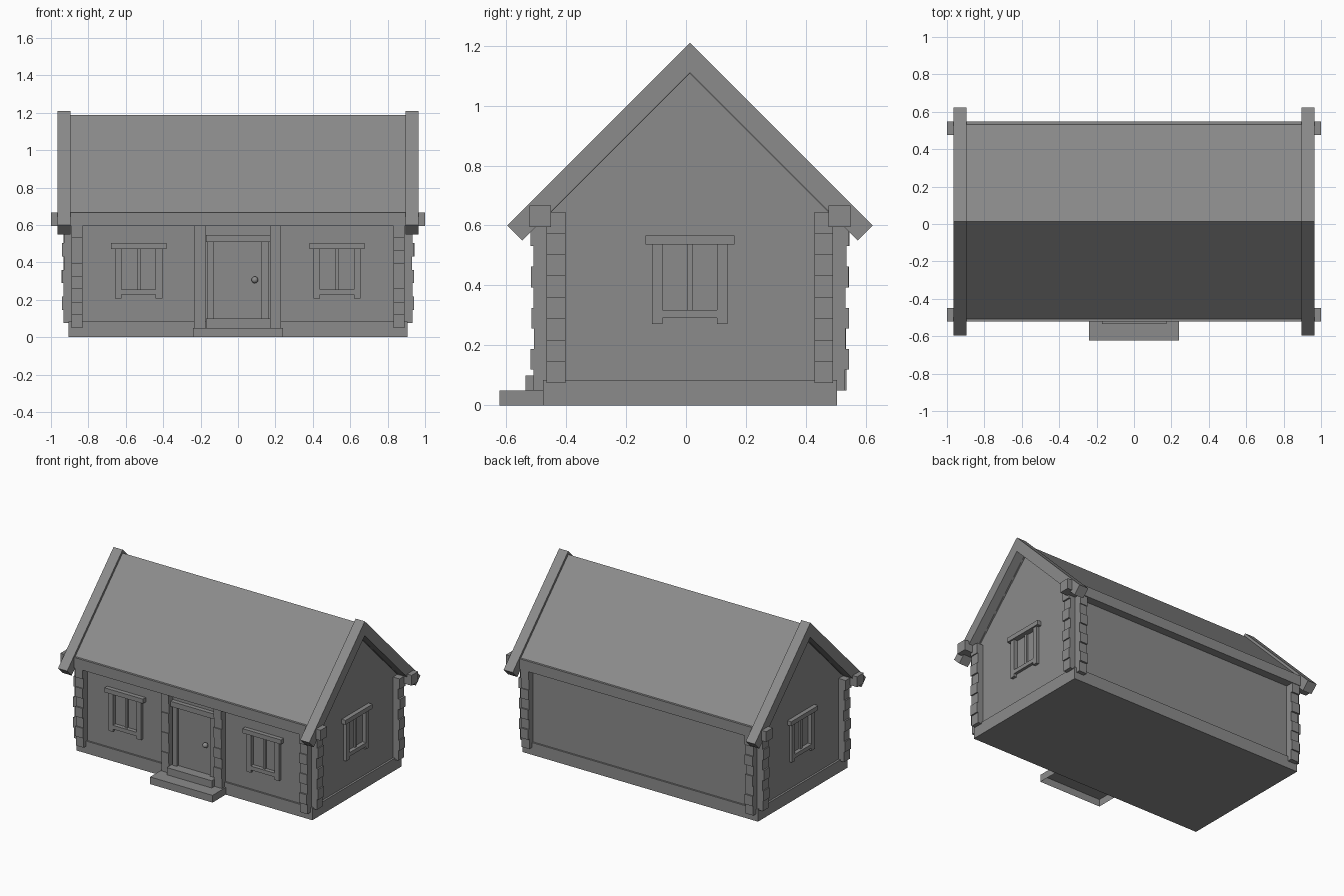
import bpy, bmesh, math, random
from mathutils import Matrix, Vector

if "Cube" in bpy.data.objects:
    bpy.data.objects.remove(bpy.data.objects["Cube"])

random.seed(4)
CY = 0.013                       # y of the ridge
WX, WY = 0.891, 0.478            # wall half sizes
FRONT = CY - WY

# Dark grey for everything
grey = bpy.data.materials.new("dark_grey")
grey.diffuse_color = (0.26, 0.26, 0.26, 1)
grey.use_nodes = True
grey.node_tree.nodes["Principled BSDF"].inputs["Base Color"].default_value = grey.diffuse_color


def finish(name, bm):
    bmesh.ops.recalc_face_normals(bm, faces=bm.faces)
    me = bpy.data.meshes.new(name)
    bm.to_mesh(me)
    bm.free()
    me.materials.append(grey)
    ob = bpy.data.objects.new(name, me)
    bpy.context.collection.objects.link(ob)
    return ob


def boxes(name, items, mat=Matrix()):
    """One object made of boxes given as x0, x1, y0, y1, z0, z1."""
    bm = bmesh.new()
    for x0, x1, y0, y1, z0, z1 in items:
        centre = Vector((x0 + x1, y0 + y1, z0 + z1)) / 2
        size = Matrix.Diagonal((abs(x1 - x0), abs(y1 - y0), abs(z1 - z0), 1))
        bmesh.ops.create_cube(bm, size=1, matrix=mat @ Matrix.Translation(centre) @ size)
    return finish(name, bm)


def extrude_x(name, profile, x0, x1):
    """Extrude a (y, z) profile, y measured from the ridge, along x."""
    bm = bmesh.new()
    face = bm.faces.new([bm.verts.new((x0, y + CY, z)) for y, z in profile])
    res = bmesh.ops.extrude_face_region(bm, geom=[face])
    verts = [v for v in res["geom"] if isinstance(v, bmesh.types.BMVert)]
    bmesh.ops.translate(bm, verts=verts, vec=(x1 - x0, 0, 0))
    # The extrusion drops the start face, so close that end again
    bmesh.ops.holes_fill(bm, edges=[e for e in bm.edges if e.is_boundary])
    return finish(name, bm)


# Plinth and gabled wall block
boxes("plinth", [(-0.905, 0.905, CY - 0.49, CY + 0.49, 0, 0.085)])
walls = extrude_x("walls", [(-WY, 0.05), (WY, 0.05), (WY, 1.15 - WY), (0, 1.15),
                            (-WY, 1.15 - WY)], -WX, WX)

# Windows: local -y points outward, z = 0 is the underside of the lintel
window_places = {
    "front_window_left": Matrix.Translation((-0.531, FRONT, 0.472)),
    "front_window_right": Matrix.Translation((0.529, FRONT, 0.472)),
    "side_window_right": Matrix.Translation((WX, CY, 0.536)) @ Matrix.Rotation(math.pi / 2, 4, 'Z'),
    "side_window_left": Matrix.Translation((-WX, CY, 0.536)) @ Matrix.Rotation(-math.pi / 2, 4, 'Z'),
}
for name, mat in window_places.items():
    boxes(name, [
        (-0.148, 0.148, -0.03, 0.01, 0, 0.031),
        (-0.126, -0.091, -0.02, 0.01, -0.264, 0),
        (0.091, 0.126, -0.02, 0.01, -0.264, 0),
        (-0.091, 0.091, -0.02, 0.01, -0.245, -0.218),
        (-0.009, 0.009, -0.005, 0.02, -0.218, 0),
    ], mat)
    # Shallow recess in the wall behind the frame
    cutter = boxes("recess_cutter", [(-0.091, 0.091, -0.1, 0.008, -0.218, 0)], mat)
    cutter.hide_render = True
    mod = walls.modifiers.new("recess", 'BOOLEAN')
    mod.operation, mod.solver, mod.object = 'DIFFERENCE', 'EXACT', cutter
    bpy.context.view_layer.objects.active = walls
    bpy.ops.object.modifier_apply(modifier=mod.name)
    bpy.data.objects.remove(cutter)


def stack(z0, z1, n, reach, uneven=0.005):
    """Heights and uneven reach of a pile of log ends."""
    h = (z1 - z0) / n
    return [(z0 + i * h, z0 + (i + 1) * h,
             reach + (uneven if i % 2 else -uneven) + random.uniform(-0.5, 0.5) * uneven)
            for i in range(n)]


# Log ends crossing at the four corners
for sx, xs in ((-1, "left"), (1, "right")):
    for sy, ys in ((-1, "front"), (1, "back")):
        boxes(f"cross_log_ends_{ys}_{xs}",
              [(sx * 0.832, sx * WX, CY + sy * 0.45, CY + sy * r, a, b)
               for a, b, r in stack(0.05, 0.6, 8, 0.525)])
        boxes(f"long_log_ends_{ys}_{xs}",
              [(sx * 0.86, sx * r, CY + sy * 0.415, CY + sy * WY, a, b)
               for a, b, r in stack(0.075, 0.645, 8, 0.937)])

# Log ends of the inner walls, either side of the door
for name, x0, x1 in (("door_log_ends_left", -0.234, -0.175), ("door_log_ends_right", 0.171, 0.23)):
    boxes(name, [(x0, x1, CY - 0.45, CY - r, a, b)
                 for a, b, r in stack(0.05, 0.6, 8, 0.522, 0.003)])

# Door
boxes("door_frame", [
    (-0.163, -0.13, FRONT - 0.02, FRONT + 0.01, 0.085, 0.509),
    (0.125, 0.165, FRONT - 0.02, FRONT + 0.01, 0.085, 0.509),
    (-0.172, 0.173, FRONT - 0.03, FRONT + 0.01, 0.509, 0.545)])
boxes("door_leaf", [(-0.13, 0.125, FRONT - 0.004, FRONT + 0.01, 0.085, 0.509)])
boxes("door_sill", [(-0.172, 0.173, -0.535, FRONT, 0.05, 0.1)])
bpy.ops.mesh.primitive_uv_sphere_add(segments=16, ring_count=10, radius=0.018,
                                     location=(0.09, FRONT - 0.022, 0.306))
knob = bpy.context.object
knob.name = "door_knob"
knob.data.materials.append(grey)
bpy.ops.object.shade_smooth()

# Door step, open underneath
step = boxes("door_step", [(-0.24, 0.24, -0.622, -0.47, 0, 0.05)])
bm = bmesh.new()
bm.from_mesh(step.data)
bmesh.ops.delete(bm, geom=[f for f in bm.faces if f.normal.z < -0.5], context='FACES_ONLY')
bm.to_mesh(step.data)
bm.free()

# Eave beams
for sy, ys in ((-1, "front"), (1, "back")):
    boxes(f"eave_beam_{ys}", [(-1, 1, CY + sy * 0.463, CY + sy * 0.535, 0.595, 0.667)])


def chevron(top, drop, run, foot_in):
    """45 degree roof section, with feet cut inward by foot_in."""
    r = run - foot_in
    return [(-run, top - run), (0, top), (run, top - run),
            (r, top - drop - r), (0, top - drop), (-r, top - drop - r)]


# Roof and the raised boards along the gables
extrude_x("roof", chevron(1.187, 0.08, 0.522, 0.04), -0.9, 0.9)
for sx, xs in ((-1, "left"), (1, "right")):
    extrude_x(f"gable_board_{xs}", chevron(1.21, 0.1, 0.61, 0.05), sx * 0.895, sx * 0.965)
